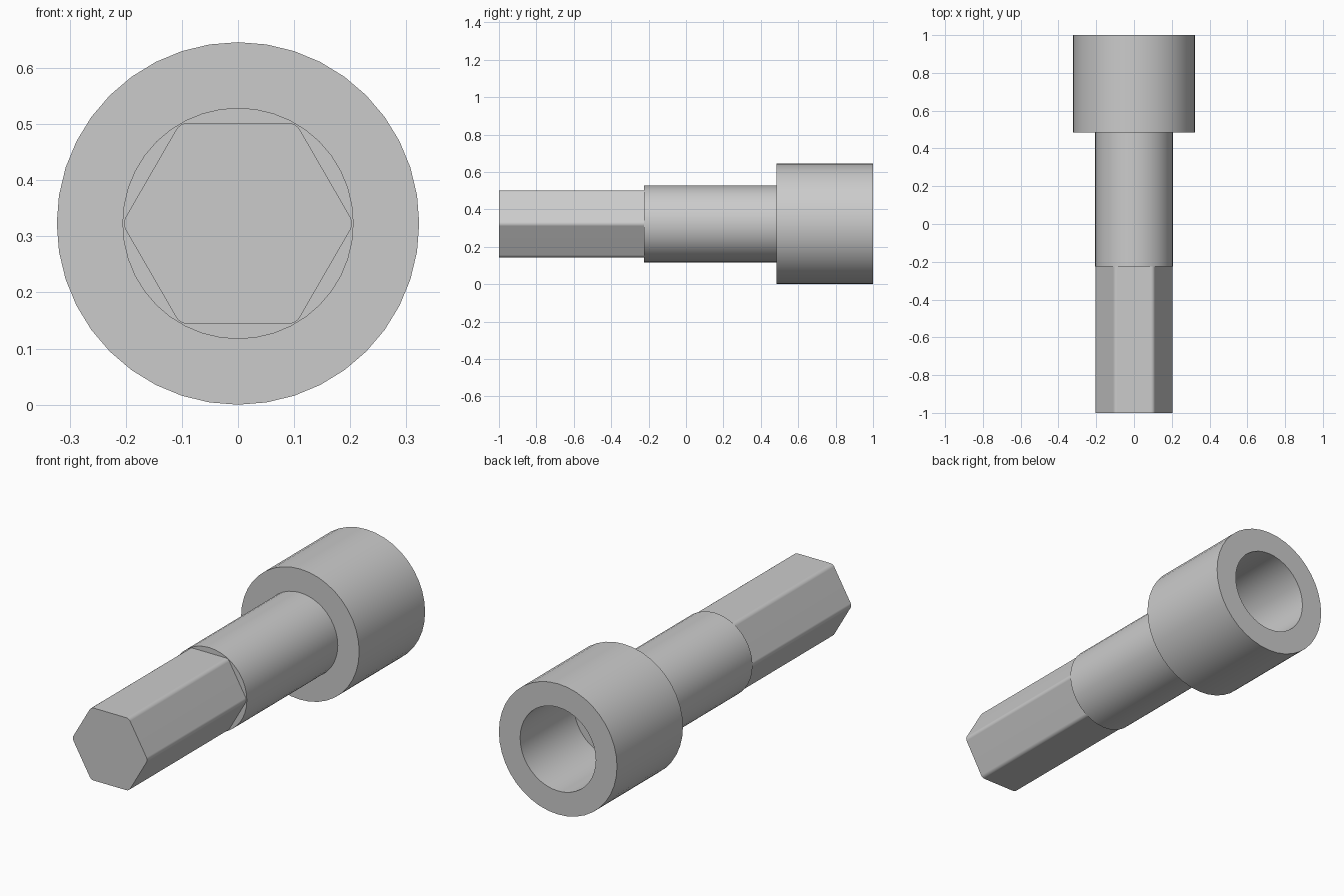
import bpy, bmesh, math
from mathutils import Matrix, Vector

cube = bpy.data.objects.get("Cube")
if cube:
    bpy.data.objects.remove(cube, do_unlink=True)

AXIS_Z = 0.323          # height of the tool's long axis
SIDES = 40

steel = bpy.data.materials.new("grey_steel")
steel.use_nodes = True
grey = (0.6, 0.6, 0.6, 1)
steel.diffuse_color = grey
steel.node_tree.nodes["Principled BSDF"].inputs["Base Color"].default_value = grey


def finish(bm, name):
    bmesh.ops.remove_doubles(bm, verts=bm.verts, dist=1e-5)
    bmesh.ops.recalc_face_normals(bm, faces=bm.faces)
    mesh = bpy.data.meshes.new(name)
    bm.to_mesh(mesh)
    bm.free()
    obj = bpy.data.objects.new(name, mesh)
    bpy.context.collection.objects.link(obj)
    obj.location.z = AXIS_Z
    mesh.materials.append(steel)
    bpy.ops.object.select_all(action='DESELECT')
    obj.select_set(True)
    bpy.context.view_layer.objects.active = obj
    bpy.ops.object.shade_smooth_by_angle(angle=math.radians(30))
    return obj


# Round shaft, head and blind socket: one turned profile of (radius, y)
profile = [(0, -0.225), (0.206, -0.225), (0.206, 0.485), (0.323, 0.485),
           (0.323, 1), (0.207, 1), (0.207, 0.58), (0, 0.58)]
bm = bmesh.new()
points = [bm.verts.new((r, y, 0)) for r, y in profile]
edges = [bm.edges.new(pair) for pair in zip(points, points[1:])]
bmesh.ops.spin(bm, geom=points + edges, cent=(0, 0, 0), axis=(0, 1, 0),
               angle=math.tau, steps=SIDES, use_merge=False)
finish(bm, "socket_head_and_shaft")

# Hexagonal drive shank with small rounded corners
apothem, fillet, steps = 0.179, 0.024, 4
corner = (apothem - fillet) / math.cos(math.pi / 6)
bm = bmesh.new()
ring = []
for i in range(6):
    middle = i * math.pi / 3
    centre = Vector((math.cos(middle), 0, math.sin(middle))) * corner
    for s in range(steps + 1):
        a = middle + (s / steps - 0.5) * math.pi / 3
        offset = Vector((math.cos(a), 0, math.sin(a))) * fillet
        ring.append(bm.verts.new(centre + offset + Vector((0, -1, 0))))
end = bm.faces.new(ring)
extruded = bmesh.ops.extrude_face_region(bm, geom=[end], use_keep_orig=True)
moved = [v for v in extruded["geom"] if isinstance(v, bmesh.types.BMVert)]
bmesh.ops.translate(bm, verts=moved, vec=(0, 0.785, 0))
shank = finish(bm, "hex_shank")
weighted = shank.modifiers.new("flat_sides", 'WEIGHTED_NORMAL')
weighted.keep_sharp = True
